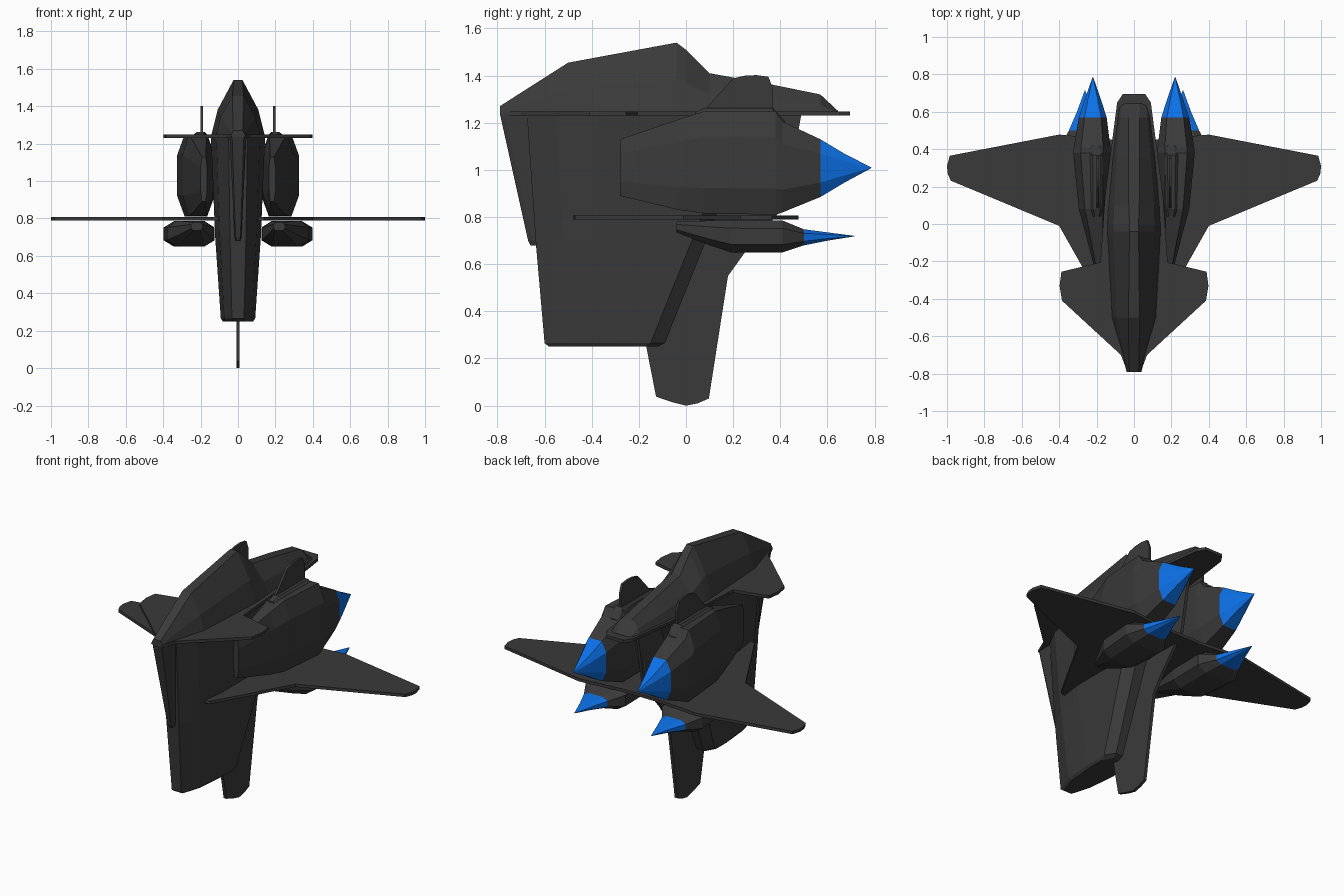
import bpy, bmesh


def material(name, rgb):
    m = bpy.data.materials.new(name)
    m.diffuse_color = (*rgb, 1)
    return m


GREY = material("charcoal", (0.042, 0.042, 0.042))
BLUE = material("bright_blue", (0.004, 0.175, 0.85))


def loft(name, rings, mat=GREY):
    """Skin closed rings of equal length and cap both ends."""
    bm = bmesh.new()
    vs = [[bm.verts.new(p) for p in r] for r in rings]
    n = len(rings[0])
    for a, b in zip(vs, vs[1:]):
        for i in range(n):
            j = (i + 1) % n
            bm.faces.new((a[i], a[j], b[j], b[i]))
    bm.faces.new(vs[0])
    bm.faces.new(vs[-1])
    bmesh.ops.remove_doubles(bm, verts=bm.verts, dist=0.0005)
    bmesh.ops.recalc_face_normals(bm, faces=bm.faces)
    me = bpy.data.meshes.new(name)
    bm.to_mesh(me)
    bm.free()
    me.materials.append(mat)
    ob = bpy.data.objects.new(name, me)
    bpy.context.collection.objects.link(ob)
    return ob


def flat_plate(name, half, z, t):
    """Symmetric horizontal plate from a half outline of (x, y)."""
    pts = half + [(-x, y) for x, y in reversed(half)]
    return loft(name, [[(x, y, h) for x, y in pts] for h in (z - t / 2, z + t / 2)])


def upright_plate(name, outline, x, t):
    """Vertical plate from an outline of (y, z)."""
    return loft(name, [[(h, y, z) for y, z in outline] for h in (x - t / 2, x + t / 2)])


def octagon(s, y, x0, x1, z0, z1, fx=0.2, fz=0.25):
    cx, cz = (x1 - x0) * fx, (z1 - z0) * fz
    pts = [(x0 + cx, z0), (x1 - cx, z0), (x1, z0 + cz), (x1, z1 - cz),
           (x1 - cx, z1), (x0 + cx, z1), (x0, z1 - cz), (x0, z0 + cz)]
    return [(s * x, y, z) for x, z in pts]


# Upper fuselage: base width, ridge width and ridge height along y
spine = []
for y, w, t, h in [(-0.79, 0.04, 0.025, 1.27), (-0.72, 0.055, 0.027, 1.315),
                   (-0.50, 0.12, 0.03, 1.455), (-0.04, 0.145, 0.024, 1.54),
                   (0.0, 0.145, 0.024, 1.51), (0.10, 0.14, 0.028, 1.41),
                   (0.35, 0.118, 0.03, 1.365), (0.57, 0.09, 0.03, 1.32),
                   (0.645, 0.08, 0.03, 1.25)]:
    b = 1.235
    m, mz = t + 0.7 * (w - t), b + 0.48 * (h - b)
    spine.append([(-w, y, b), (w, y, b), (m, y, mz), (t, y, h), (-t, y, h), (-m, y, mz)])
loft("upper_fuselage", spine)

# Deck with fore wings
flat_plate("fore_wing_deck",
           [(0.04, -0.78), (0.07, -0.70), (0.385, -0.41), (0.398, -0.33), (0.388, -0.255),
            (0.18, -0.205), (0.155, 0.15), (0.09, 0.65), (0.06, 0.695)], 1.239, 0.018)

# Lower hull, stacked upwards as eight-sided plans
hull = []
for z, y0, y1, w in [(0.25, -0.58, -0.12, 0.082), (0.265, -0.60, -0.09, 0.092),
                     (0.70, -0.638, 0.085, 0.122), (1.24, -0.675, 0.30, 0.145)]:
    f = w * 0.35
    half = [(f, y0), (w * 0.8, y0 + 0.12), (w, y0 + 0.30), (w, y1 - 0.06), (w * 0.6, y1)]
    hull.append([(x, y, z) for x, y in half] + [(-x, y, z) for x, y in reversed(half)])
loft("lower_hull", hull)

# Tapered blade on the bow
bow = []
for z, y0, y1, w in [(0.68, -0.66, -0.62, 0.012), (0.70, -0.67, -0.62, 0.018),
                     (1.24, -0.79, -0.64, 0.045)]:
    bow.append([(-w * 0.7, y0, z), (w * 0.7, y0, z), (w, y0 + 0.02, z), (w, y1, z),
                (-w, y1, z), (-w, y0 + 0.02, z)])
loft("bow_blade", bow)

# Ventral fin running up to the deck
upright_plate("ventral_fin",
              [(-0.19, 0.36), (-0.127, 0.038), (-0.06, 0.015), (0.0, 0.0), (0.05, 0.01),
               (0.097, 0.03), (0.178, 0.55), (0.25, 0.65), (0.42, 0.85), (0.49, 1.24),
               (0.2, 1.24), (0.0, 0.7)], 0, 0.018)

# Main wings
flat_plate("main_wing",
           [(0.10, -0.48), (0.14, -0.47), (0.40, -0.01), (0.98, 0.232), (0.996, 0.27),
            (1.0, 0.31), (0.985, 0.365), (0.40, 0.478), (0.10, 0.45)], 0.798, 0.018)

for s, side in ((1, "right"), (-1, "left")):
    # Large upper engine and its exhaust
    loft(side + "_main_engine", [octagon(s, *r) for r in (
        (-0.28, 0.165, 0.20, 0.89, 1.13), (-0.03, 0.145, 0.265, 0.83, 1.215),
        (0.08, 0.133, 0.295, 0.815, 1.25), (0.38, 0.125, 0.325, 0.81, 1.25),
        (0.41, 0.126, 0.322, 0.82, 1.205), (0.57, 0.146, 0.295, 0.885, 1.13))])
    loft(side + "_main_exhaust", [octagon(s, *r) for r in (
        (0.57, 0.146, 0.295, 0.885, 1.13), (0.67, 0.178, 0.262, 0.945, 1.07),
        (0.787, 0.219, 0.221, 1.008, 1.010))], BLUE)

    # Small lower engine and its exhaust
    loft(side + "_lower_engine", [octagon(s, *r) for r in (
        (-0.04, 0.19, 0.25, 0.735, 0.78), (0.10, 0.15, 0.33, 0.68, 0.785),
        (0.19, 0.13, 0.38, 0.65, 0.787), (0.41, 0.125, 0.398, 0.65, 0.785),
        (0.50, 0.185, 0.348, 0.68, 0.748))])
    loft(side + "_lower_exhaust", [octagon(s, *r) for r in (
        (0.50, 0.185, 0.348, 0.68, 0.748), (0.60, 0.222, 0.305, 0.70, 0.735),
        (0.715, 0.261, 0.263, 0.718, 0.720))], BLUE)

    # Dorsal fin on a low plinth
    loft(side + "_fin_plinth", [octagon(s, *r) for r in (
        (0.04, 0.175, 0.22, 1.21, 1.245), (0.08, 0.17, 0.23, 1.21, 1.263),
        (0.37, 0.165, 0.235, 1.21, 1.263), (0.42, 0.175, 0.225, 1.16, 1.205))])
    upright_plate(side + "_dorsal_fin",
                  [(0.08, 1.255), (0.11, 1.29), (0.20, 1.388), (0.25, 1.40), (0.30, 1.402),
                   (0.35, 1.395), (0.37, 1.34), (0.37, 1.255)], s * 0.193, 0.014)
